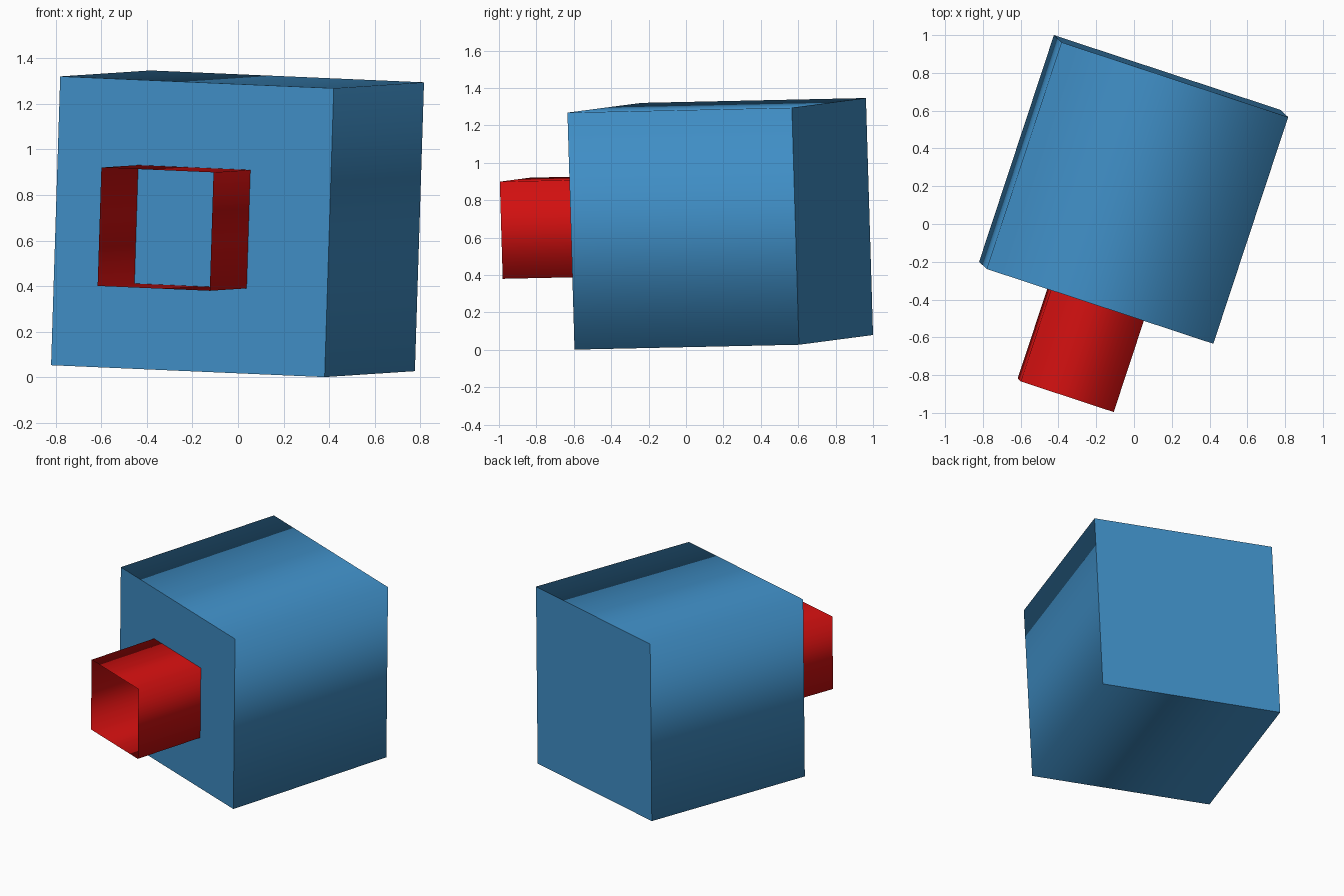
import bpy, bmesh
from mathutils import Vector

if "Cube" in bpy.data.objects:
    bpy.data.objects.remove(bpy.data.objects["Cube"])

# Tilted frame: origin is the lower front-left corner of the body
O = Vector((-0.82, -0.20, 0.053))
U = Vector((1.20, -0.396, -0.052))   # across the front
V = Vector((0.396, 1.20, 0.026))     # front to back
W = Vector((0.04, -0.038, 1.267))    # upward


def material(name, color):
    m = bpy.data.materials.new(name)
    m.diffuse_color = (*color, 1)
    m.use_nodes = True
    m.node_tree.nodes["Principled BSDF"].inputs["Base Color"].default_value = m.diffuse_color
    return m


def square_tube(name, lo, hi, front, back, mat, capped):
    """Four smooth sides running along V, with optional flat end caps."""
    bm = bmesh.new()
    square = [(lo, lo), (hi, lo), (hi, hi), (lo, hi)]
    f, b = [[bm.verts.new(O + U * s + W * t + V * d) for s, t in square]
            for d in (front, back)]
    for i in range(4):
        j = (i + 1) % 4
        bm.faces.new((f[i], b[i], b[j], f[j])).smooth = True
    if capped:
        bm.faces.new(f)
        bm.faces.new(b[::-1])
        bmesh.ops.recalc_face_normals(bm, faces=bm.faces)
        for e in bm.edges:   # keep the cap outlines crisp
            e.smooth = all(face.smooth for face in e.link_faces)
    else:
        bmesh.ops.reverse_faces(bm, faces=bm.faces)
        # point the open tube's normals outward
        c = O + U * 0.5 + W * 0.5 + V * ((front + back) / 2)
        for face in bm.faces:
            face.normal_update()
            if face.normal.dot(face.calc_center_median() - c) < 0:
                face.normal_flip()
    me = bpy.data.meshes.new(name)
    bm.to_mesh(me)
    bm.free()
    me.materials.append(mat)
    ob = bpy.data.objects.new(name, me)
    bpy.context.collection.objects.link(ob)
    return ob


blue = material("blue", (0.05, 0.27, 0.56))
red = material("red", (0.64, 0.005, 0.005))

# Closed body block
square_tube("body", 0, 1, 0, 1, blue, True)
# Open-ended snout on the front face
square_tube("snout", 0.295, 0.705, -0.408, 0, red, False)
